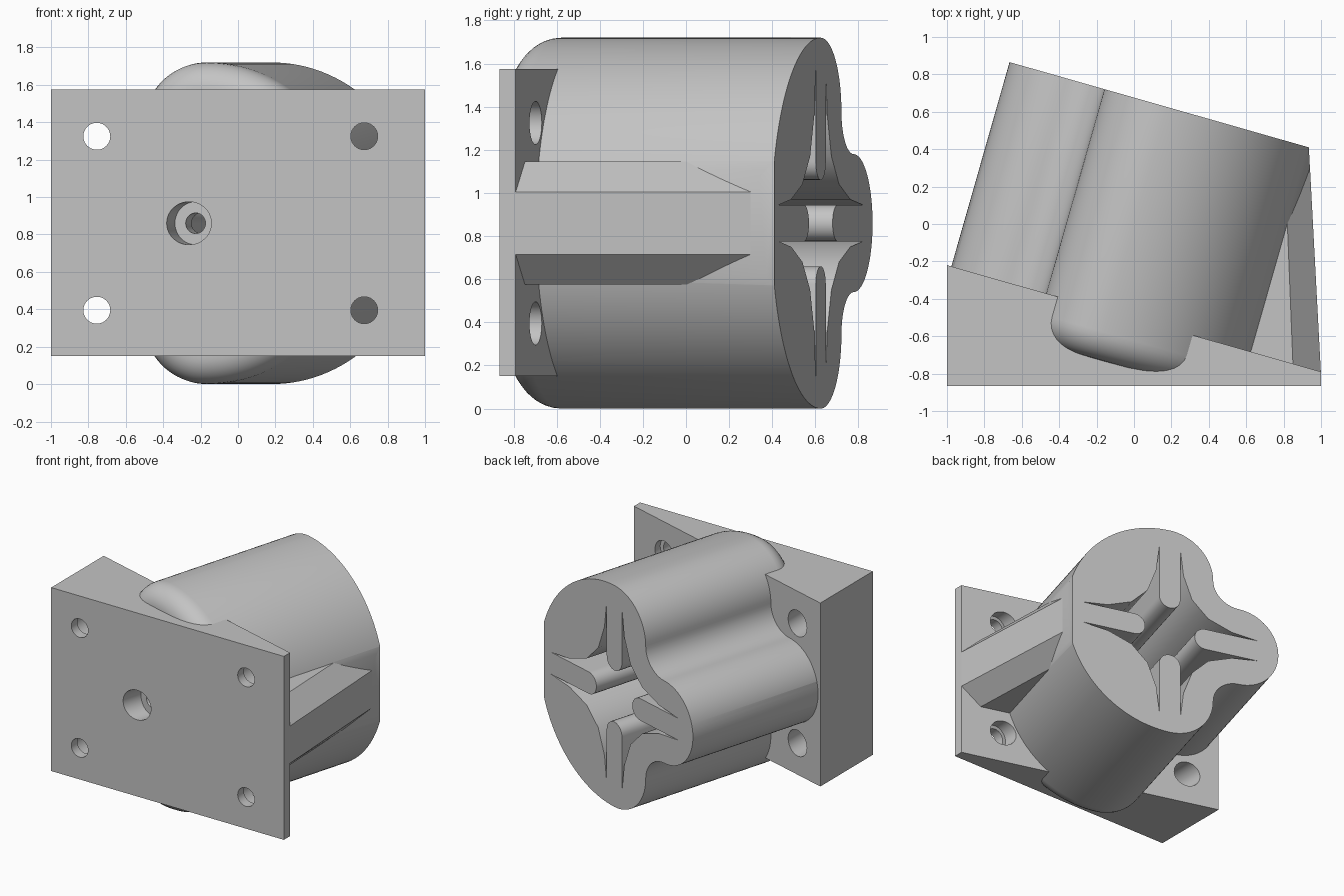
import bpy, bmesh
from math import sin, cos, radians, pi

cube = bpy.data.objects.get("Cube")
if cube:
    bpy.data.objects.remove(cube, do_unlink=True)

TILT = radians(15.9)
MID = 0.86                      # height of the body axis

grey = bpy.data.materials.new("plain grey")
grey.use_nodes = True
grey.diffuse_color = (0.55, 0.55, 0.55, 1)
grey.node_tree.nodes["Principled BSDF"].inputs["Base Color"].default_value = grey.diffuse_color


def tilted(u, v, w):
    """Point in the turned frame: u across, v along the axis, w above it."""
    return (u * cos(TILT) + v * sin(TILT), v * cos(TILT) - u * sin(TILT), MID + w)


def loft(name, rings):
    """Closed solid through rings with equal point counts."""
    bm = bmesh.new()
    loops = [[bm.verts.new(p) for p in ring] for ring in rings]
    n = len(loops[0])
    for a, b in zip(loops, loops[1:]):
        for i in range(n):
            j = (i + 1) % n
            bm.faces.new((a[i], a[j], b[j], b[i]))
    bm.faces.new(loops[0])
    bm.faces.new(loops[-1])
    bmesh.ops.recalc_face_normals(bm, faces=bm.faces)
    mesh = bpy.data.meshes.new(name)
    bm.to_mesh(mesh)
    bm.free()
    mesh.materials.append(grey)
    ob = bpy.data.objects.new(name, mesh)
    bpy.context.collection.objects.link(ob)
    return ob


def arc(cx, cy, rx, ry, start, end, steps):
    angles = [radians(start + (end - start) * i / steps) for i in range(steps + 1)]
    return [(cx + rx * cos(t), cy + ry * sin(t)) for t in angles]


def activate(ob):
    bpy.ops.object.select_all(action='DESELECT')
    ob.select_set(True)
    bpy.context.view_layer.objects.active = ob


def boolean(ob, cutter, operation='DIFFERENCE'):
    activate(ob)
    mod = ob.modifiers.new("cut", 'BOOLEAN')
    mod.operation = operation
    mod.solver = 'EXACT'
    mod.object = cutter
    bpy.ops.object.modifier_apply(modifier=mod.name)


# Mounting plate: wedge with a slanted back
wedge = [(-1, -0.865), (1, -0.865), (1, -0.79), (-1, -0.22)]
plate = loft("mounting_plate", [[(x, y, z) for x, y in wedge] for z in (0.15, 1.575)])

# Body: round profile with a smaller lobe, and a rounded front end
half = arc(0, 0, 0.835, 0.86, 0, 90, 32)
half += arc(0, 0.515, 0.35, 0.345, 90, 180, 20)[1:]
half += arc(-0.557, 0.515, 0.207, 0.195, 0, -90, 12)[1:]
half += arc(-0.557, 0, 0.32, 0.32, 90, 180, 16)[1:]
profile = half + [(u, -w) for u, w in half[-2:0:-1]]


def inset(points, d):
    out = []
    for i, (u, w) in enumerate(points):
        a, b = points[i - 1], points[(i + 1) % len(points)]
        tu, tw = b[0] - a[0], b[1] - a[1]
        size = (tu * tu + tw * tw) ** 0.5
        out.append((u - tw / size * d, w + tu / size * d))
    return out


FRONT, BACK, ROUND = -0.75, 0.65, 0.15
rings = []
for i in range(9):
    t = pi / 2 * i / 8
    ring = inset(profile, ROUND * (1 - sin(t)))
    rings.append([tilted(u, FRONT + ROUND * (1 - cos(t)), w) for u, w in ring])
rings.append([tilted(u, BACK, w) for u, w in profile])
body = loft("socket_body", rings)

# Trim the body to the plate outline and the sloping side plane
outline = [(-0.995, -0.86), (1.003, -0.86), (0.903, 1), (-0.995, 1)]
trim = loft("trim", [[(x, y, z) for x, y in outline] for z in (-1, 3)])
boolean(body, trim, 'INTERSECT')

# Side brace: chamfered rib between plate and body
def brace_ring(y, inner, shoulder, outer):
    top = [(inner, 0.285), (shoulder, 0.285), (outer, 0.145)]
    pts = top + [(x, -w) for x, w in reversed(top)]
    return [(x, y, MID + w) for x, w in pts]


brace = loft("side_brace", [brace_ring(-0.81, 0.6, 0.852, 1.0),
                            brace_ring(0.3, 0.79, 0.808, 0.941)])

# Star socket with four rounded tongues
corner = [(0.71, 0.085), (0.5, 0.11), (0.31, 0.18)]
quarter = corner + [(w, u) for u, w in reversed(corner)]
quarter += arc(0, 0.285, 0.085, 0.085, 0, -180, 12)
star = []
for k in range(4):
    for u, w in quarter:
        for _ in range(k):
            u, w = -w, u
        star.append((u, w))
cutters = [loft("socket_cutter", [[tilted(u, v, w) for u, w in star] for v in (-0.66, 0.8)])]

# Stepped screw bore along the body axis
for radius, v0, v1 in ((0.115, -1.2, -0.775), (0.055, -0.85, -0.6)):
    circle = arc(-0.015, 0, radius, radius, 0, 360, 40)[:-1]
    cutters.append(loft("bore_cutter", [[tilted(u, v, w) for u, w in circle] for v in (v0, v1)]))

for part in (plate, body, brace):
    for cutter in cutters:
        boolean(part, cutter)

# Corner screw holes, wider from the back
for x in (-0.755, 0.675):
    for z in (0.395, 1.325):
        for radius, y0, y1 in ((0.072, -1, -0.7), (0.1, -0.79, 0)):
            circle = arc(x, z, radius, radius, 0, 360, 40)[:-1]
            hole = loft("hole_cutter", [[(a, y, b) for a, b in circle] for y in (y0, y1)])
            boolean(plate, hole)
            cutters.append(hole)

for helper in cutters + [trim]:
    bpy.data.objects.remove(helper, do_unlink=True)

for part in (plate, body, brace):
    activate(part)
    bpy.ops.object.shade_smooth_by_angle(angle=radians(30))
